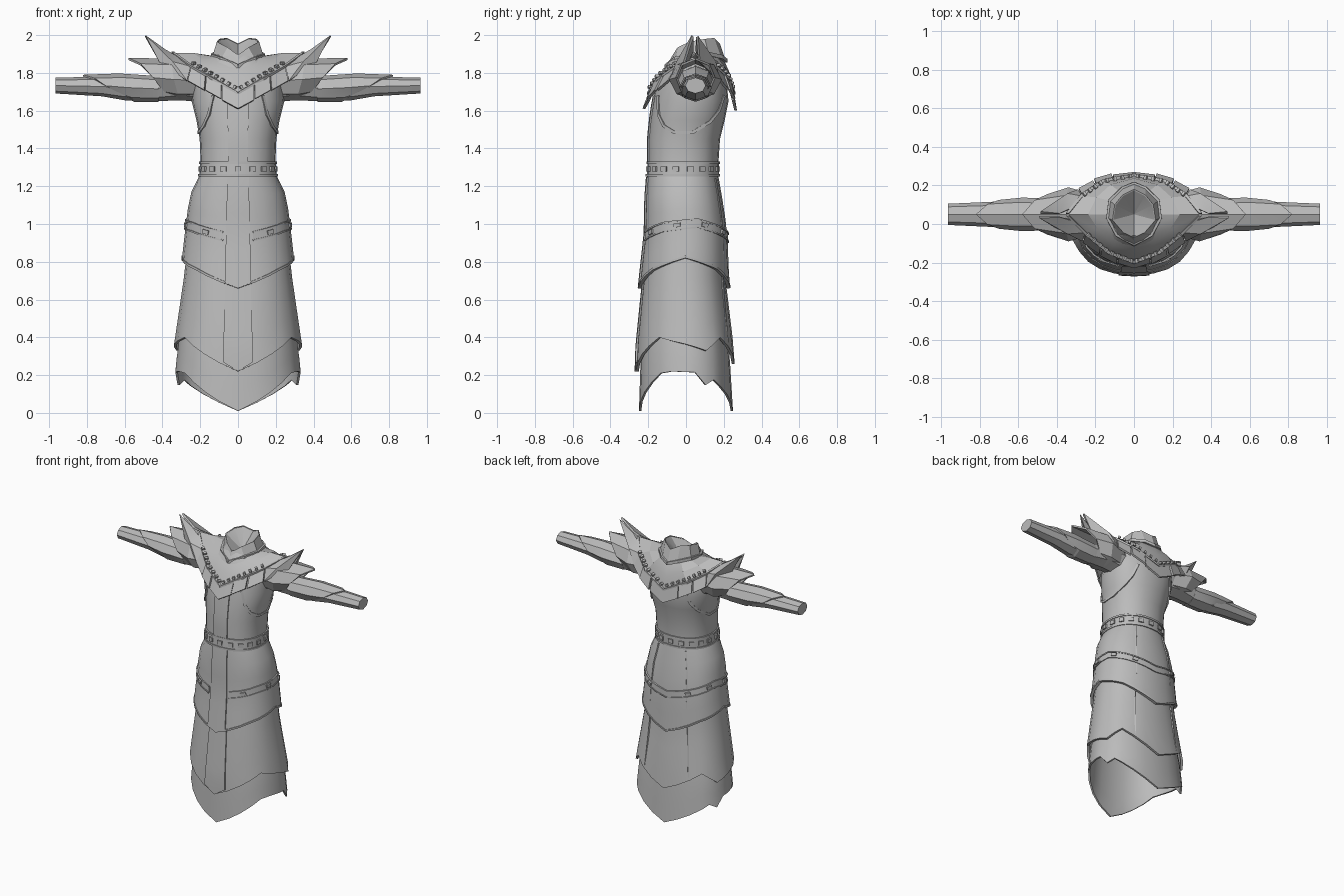
import bpy, bmesh, math
from mathutils import Vector as V

if "Cube" in bpy.data.objects:
    bpy.data.objects.remove(bpy.data.objects["Cube"])

grey = bpy.data.materials.new("plain_grey")
grey.diffuse_color = (0.5, 0.5, 0.5, 1)
grey.use_nodes = True
grey.node_tree.nodes["Principled BSDF"].inputs["Base Color"].default_value = grey.diffuse_color

def finish(bm, name, thick=0, mirror=False, recalc=False):
    if recalc:
        bmesh.ops.recalc_face_normals(bm, faces=bm.faces)
    me = bpy.data.meshes.new(name)
    bm.to_mesh(me)
    bm.free()
    ob = bpy.data.objects.new(name, me)
    bpy.context.collection.objects.link(ob)
    me.materials.append(grey)
    if mirror:
        ob.modifiers.new("mirror", 'MIRROR').merge_threshold = 0.002
    if thick:
        m = ob.modifiers.new("thickness", 'SOLIDIFY')
        m.thickness, m.offset = thick, -1
    bpy.ops.object.select_all(action='DESELECT')
    ob.select_set(True)
    bpy.context.view_layer.objects.active = ob
    for m in list(ob.modifiers):
        bpy.ops.object.modifier_apply(modifier=m.name)
    bpy.ops.object.shade_smooth_by_angle(angle=math.radians(20))
    return ob

def grid(name, rows, closed=False, thick=0, mirror=False, caps=False):
    """Skin a list of point rows."""
    bm = bmesh.new()
    vs = [[bm.verts.new(p) for p in r] for r in rows]
    n = len(rows[0])
    for a, b in zip(vs, vs[1:]):
        for i in range(n if closed else n - 1):
            k = (i + 1) % n
            bm.faces.new((a[i], b[i], b[k], a[k]))
    if caps:
        bm.faces.new(vs[0])
        bm.faces.new(vs[-1])
    return finish(bm, name, thick, mirror, caps)

def interp(table, u):
    for a, b in zip(table, table[1:]):
        if u <= b[0]:
            f = max(0, (u - a[0]) / (b[0] - a[0]))
            return [p + (q - p) * f for p, q in zip(a[1:], b[1:])]
    return list(table[-1][1:])

# Body profile: height, half width, front y, back y
BODY = [(0, .345, -.255, .255), (.34, .333, -.258, .248), (.7, .292, -.232, .215),
        (.95, .272, -.21, .212), (1.1, .258, -.212, .195), (1.19, .24, -.21, .18),
        (1.25, .203, -.205, .17), (1.33, .198, -.2, .172), (1.45, .203, -.2, .18),
        (1.55, .22, -.19, .205), (1.65, .245, -.175, .225), (1.75, .24, -.155, .215),
        (1.85, .19, -.1, .19), (1.9, .11, -.06, .16)]
HALF = [0, 15, 30, 45, 60, 75, 90, 100, 113, 125, 135, 150, 165, 180]
RING = HALF + [360 - d for d in HALF[-2:0:-1]]

def surf(deg, z, off=0):
    """Point on the body; 0 degrees is the front, 90 is +x."""
    rx, yf, yb = interp(BODY, z)
    s, c = math.sin(math.radians(deg)), math.cos(math.radians(deg))
    pw = lambda v: math.copysign(abs(v) ** .9, v)
    skew = 1 - .09 * c * abs(s) * min(1, max(0, (.9 - z) / .6))
    return V(((rx + off) * pw(s) * skew, (yf + yb) / 2 - ((yb - yf) / 2 + off) * pw(c), z))

def fold(d):
    return abs((d + 180) % 360 - 180)

def tier(name, top, hem, off0, off1, thick, steps=5):
    rows = []
    for j in range(steps + 1):
        f = j / steps
        rows.append([surf(d, top + (interp(hem, fold(d))[0] - top) * f, off0 + (off1 - off0) * f)
                     for d in RING])
    return grid(name, rows, True, thick)

def bar(name, pts, w, h, mirror=False, closed=False):
    """Square moulding that faces away from the body axis."""
    pts, rows = [V(p) for p in pts], []
    n = len(pts)
    for i, p in enumerate(pts):
        a, b = (pts[i - 1], pts[(i + 1) % n]) if closed else (pts[max(i - 1, 0)], pts[min(i + 1, n - 1)])
        t = (b - a).normalized()
        o = V((p.x, p.y - .03, 0)).normalized()
        s = t.cross(o).normalized() * w / 2
        o *= h
        rows.append([p - s - o, p + s - o, p + s + o, p - s + o])
    if closed:
        rows.append(rows[0])
    return grid(name, rows, True, 0, mirror, not closed)

def studs(name, spots, w, h, d, mirror=False):
    """Small blocks; each spot is a point and its along direction."""
    bm = bmesh.new()
    for p, t in spots:
        t = t.normalized()
        o = V((p.x, p.y - .03, 0)).normalized()
        o = (o - t * o.dot(t)).normalized()
        u = o.cross(t)
        q = [[bm.verts.new(p + t * a * w / 2 + u * b * h / 2 + o * e)
              for a, b in ((-1, -1), (1, -1), (1, 1), (-1, 1))] for e in (-d, d)]
        bm.faces.new(q[0])
        bm.faces.new(q[1])
        for i in range(4):
            k = (i + 1) % 4
            bm.faces.new((q[0][i], q[0][k], q[1][k], q[1][i]))
    return finish(bm, name, 0, mirror, True)

# Skirt tiers with pointed hems
HEM1 = [(0, .66), (45, .755), (90, .82), (135, .76), (180, .66)]
HEM2 = [(0, .22), (60, .4), (90, .365), (113, .33), (135, .4), (180, .26)]
HEM3 = [(0, .01), (60, .21), (75, .22), (100, .215), (113, .148), (125, .175), (180, .01)]
tier("upper_skirt", 1.26, HEM1, 0, .014, .016)
tier("middle_skirt", .95, HEM2, -.012, .008, .015)
tier("lower_skirt", .6, HEM3, -.03, -.006, .012)
bar("upper_hem_trim", [surf(d, interp(HEM1, fold(d))[0] + .006, .014) for d in RING],
    .012, .004, closed=True)

# Torso
grid("torso", [[surf(d, z) for d in RING]
               for z in (1.25, 1.33, 1.45, 1.55, 1.65, 1.75, 1.85, 1.9)], True)
bar("armhole_trim", [surf(d, z, .001) for d, z in
    ((30, 1.68), (40, 1.58), (55, 1.52), (75, 1.485), (100, 1.485), (125, 1.54), (140, 1.6), (150, 1.68))],
    .016, .007, True)

# Front panel on each layer
def panel(name, top, bot, w0, w1, off0, off1, rise):
    rows = []
    for j in range(7):
        f = j / 6
        w, off, r = w0 + (w1 - w0) * f, off0 + (off1 - off0) * f, []
        for s in (-1, 0, 1):
            z = top + (bot + abs(s) * rise - top) * f
            d = math.degrees(math.asin((w / (interp(BODY, z)[0] + off)) ** (1 / .9)))
            r.append(surf(s * d, z, off + .007))
        rows.append(r)
    grid(name, rows, thick=.014)
panel("chest_panel", 1.68, 1.33, .055, .05, 0, 0, 0)
panel("upper_panel", 1.25, .66, .055, .068, 0, .014, .03)
panel("middle_panel", .7, .22, .066, .08, -.006, .008, .05)
bar("back_seam", [surf(152, z, .005) for z in (1.24, 1.1, .95, .8)], .008, .004, True)
bar("back_seam_low", [surf(152, z, .002) for z in (.72, .6, .45, .37)], .008, .004, True)

# Waist belt with rims and studs
grid("belt", [[surf(d, z, .003) for d in RING] for z in (1.325, 1.255)], True, .015)
for nm, z in (("belt_top_rim", 1.325), ("belt_bottom_rim", 1.257)):
    bar(nm, [surf(d, z, .002) for d in RING], .013, .007, closed=True)
def around(degs, zf, off):
    return [(surf(d, zf(d), off), surf(d + 3, zf(d + 3), off) - surf(d - 3, zf(d - 3), off)) for d in degs]
studs("belt_studs", around(range(0, 360, 20), lambda d: 1.291, 0), .034, .028, .01)

# Hip band, open at the front panel
HIP = [(0, .92), (60, .985), (105, 1.005), (180, .925)]
hip = lambda d: interp(HIP, fold(d))[0]
arc = [14] + list(range(30, 331, 15)) + [346]
grid("hip_band", [[surf(d, hip(d) + e, .011) for d in arc] for e in (.024, -.024)], False, .016)
for nm, e in (("hip_top_rim", .022), ("hip_bottom_rim", -.022)):
    bar(nm, [surf(d, hip(d) + e, .011) for d in arc], .008, .005)
studs("hip_studs", around([35, 80, 115, 150, 210, 245, 280, 325], hip, .009), .036, .022, .009)

# Collar: outer wall, rim and hollow inside
base = [(0, -.105, 1.835), (.09, -.055, 1.875), (.135, .03, 1.89), (.125, .12, 1.9), (.06, .185, 1.885), (0, .21, 1.865)]
rim = [(0, -.07, 1.895), (.055, -.045, 1.935), (.112, .02, 1.965), (.1, .1, 1.98), (.06, .15, 1.985), (0, .18, 1.955)]
well = [(0, .05, 1.86)] * len(rim)
grid("collar", [rim, base], thick=.006, mirror=True)
grid("collar_inside", [well, rim], mirror=True)
bar("collar_trim", base, .02, .009, True)

# Mantle: cloth from the collar to a diamond shaped edge
inner = [(0, -.08, 1.86), (.08, -.05, 1.88), (.12, .0, 1.885), (.13, .05, 1.89),
         (.12, .12, 1.89), (.08, .17, 1.88), (0, .2, 1.87)]
edge = [(0, -.195, 1.69), (.13, -.145, 1.765), (.25, -.045, 1.835), (.345, .05, 1.905),
        (.27, .145, 1.84), (.16, .22, 1.77), (0, .25, 1.69)]
mid = [(V(a) + V(b)) / 2 + V((0, (b[1] - .05) * .06, .008)) for a, b in zip(inner, edge)]
grid("mantle", [inner, mid, edge], thick=.01, mirror=True)
low_f = [(0, -.225, 1.61), (.13, -.185, 1.68), (.27, -.09, 1.76)]
low_b = [(0, .265, 1.6), (.17, .245, 1.685), (.29, .18, 1.76)]
for side, e, low, tip in (("front", edge[:4], low_f, (.49, .03, 2.0)),
                          ("back", edge[:3:-1] + [edge[3]], low_b, (.485, .065, 1.995))):
    e, low = [V(p) for p in e], [V(p) for p in low]
    sg = -1 if side == "front" else 1
    out = V((0, sg * .008, .004))
    # edge moulding and studs
    bar(side + "_mantle_trim", [p + out * .5 for p in e], .012, .008, True)
    spots = []
    for a, b in zip(e[:3], e[1:3]):
        for k in range(4):
            spots.append((a.lerp(b, (k + .5) / 4) + V((0, sg * .002, .026)), b - a))
    studs(side + "_mantle_studs", spots, .015, .015, .011, True)
    # hanging plates with gaps
    bm = bmesh.new()
    for k in range(3):
        def at(line, u):
            i = min(int(u * 2), 1)
            return line[i].lerp(line[i + 1], u * 2 - i)
        u0, u1 = k / 3 + (.012 if k else 0), (k + 1) / 3 - .012
        q = [at(e, u0), at(low, u0), at(low, u1), at(e, u1)]
        q = [p + out * (1.4 if k % 2 else .6) for p in q]
        bm.faces.new([bm.verts.new(p) for p in (q if sg < 0 else q[::-1])])
    finish(bm, side + "_mantle_plates", .014, True)
    # upswept horn
    elbow = V((.415, sg * .045 + .03, 1.855))
    ridge = V((.385, .045 + sg * .01, 1.925))
    hp = [e[2], low[2], elbow, V(tip), ridge, V((.3, e[2].y * .45 + .03, 1.875))]
    bm = bmesh.new()
    vs = [bm.verts.new(p) for p in hp]
    c = bm.verts.new(V((.345, e[2].y * .6 + low[2].y * .3 + .01, 1.855)) + out)
    for i in range(6):
        t = (vs[i], vs[(i + 1) % 6], c)
        bm.faces.new(t if sg < 0 else t[::-1])
    finish(bm, side + "_shoulder_horn", .014, True)

# Sleeves: rings along x, with a slant that pulls the top outward
def sleeve(name, rings, thick=0, caps=False):
    rows = []
    for x, cz, ry, rz, up, down in rings:
        r = []
        for i in range(8):
            a = -math.tau * i / 8
            s = math.sin(a)
            dx = up * max(s, 0) ** 2 - down * max(-s, 0)
            r.append((x + dx, .05 + ry * math.cos(a), cz + rz * s))
        rows.append(r)
    grid(name, rows, True, thick, True, caps)
sleeve("arm", [(.15, 1.74, .1, .1, 0, 0), (.3, 1.745, .1, .09, 0, 0), (.44, 1.715, .08, .065, 0, 0),
               (.6, 1.72, .075, .065, 0, 0), (.72, 1.728, .066, .052, 0, 0), (.965, 1.733, .055, .042, 0, 0)], caps=True)
sleeve("forearm_cuff", [(.42, 1.715, .082, .068, 0, 0), (.58, 1.722, .087, .075, .05, .03),
                        (.7, 1.732, .075, .058, .12, .1)], .01)
sleeve("shoulder_cap", [(.2, 1.76, .1, .1, 0, 0), (.34, 1.765, .14, .11, .02, .03),
                        (.45, 1.775, .105, .105, .13, .08)], .012)
